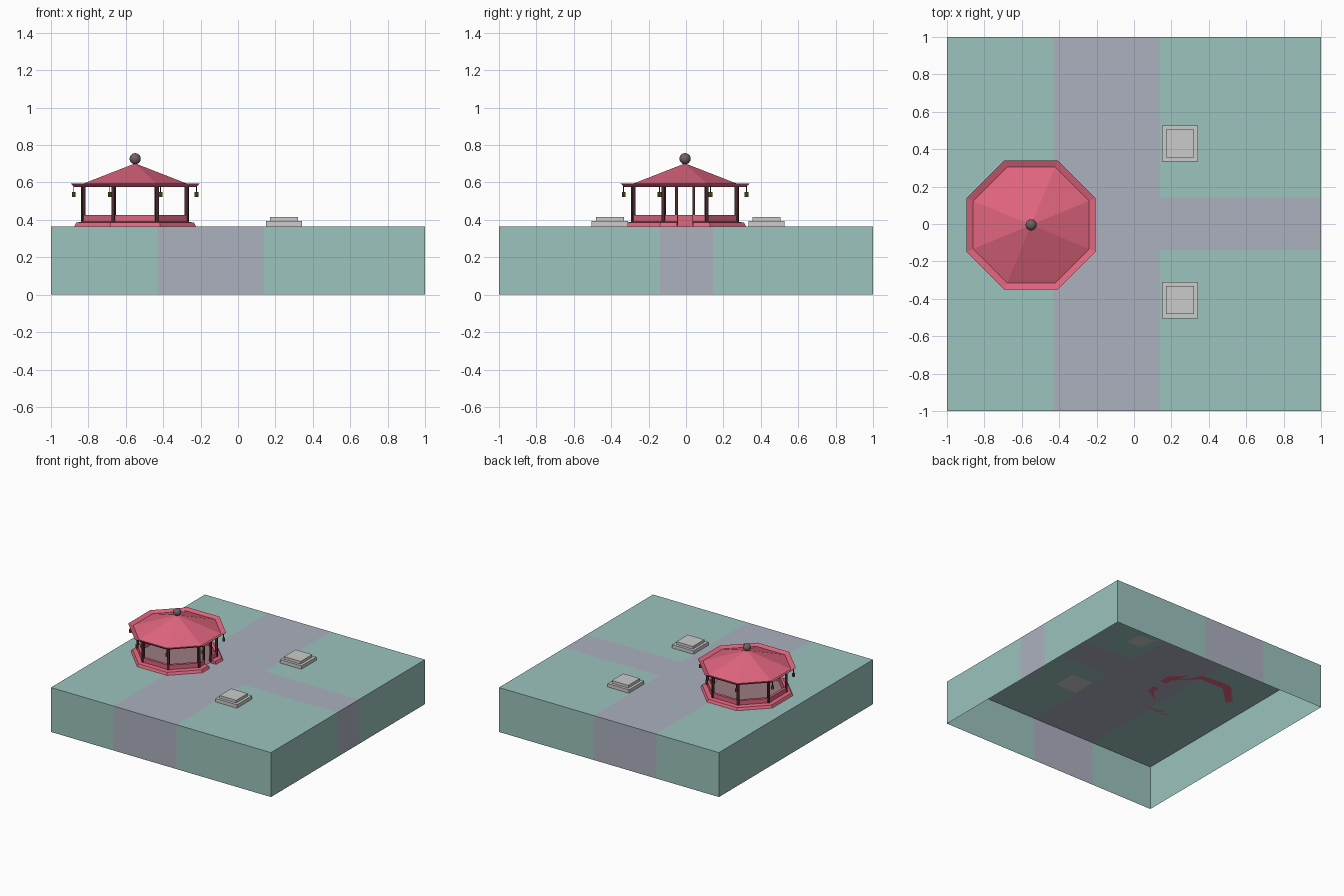
import bpy, bmesh, math
from mathutils import Vector

if "Cube" in bpy.data.objects:
    bpy.data.objects.remove(bpy.data.objects["Cube"])

CX, CY, G = -0.55, -0.005, 0.365   # pavilion centre, ground height
T = math.tan(math.pi / 8)


def mat(name, rgb):
    m = bpy.data.materials.new(name)
    m.diffuse_color = (*rgb, 1)
    m.use_nodes = True
    m.node_tree.nodes["Principled BSDF"].inputs["Base Color"].default_value = m.diffuse_color
    return m


GRASS = mat("grass", (0.33, 0.55, 0.51))
PATH = mat("path", (0.41, 0.44, 0.52))
RED = mat("red", (0.75, 0.13, 0.21))
WOOD = mat("dark_wood", (0.07, 0.025, 0.03))
FLOOR = mat("floor", (0.33, 0.20, 0.22))
BRASS = mat("brass", (0.16, 0.11, 0.02))
KNOB = mat("knob", (0.17, 0.12, 0.13))


def make(name, verts, faces, mats=(), idx=None, fix=True):
    me = bpy.data.meshes.new(name)
    me.from_pydata(verts, [], faces)
    for m in mats:
        me.materials.append(m)
    if idx:
        me.polygons.foreach_set("material_index", idx)
    if fix:
        bm = bmesh.new()
        bm.from_mesh(me)
        bmesh.ops.recalc_face_normals(bm, faces=bm.faces)
        bm.to_mesh(me)
        bm.free()
    ob = bpy.data.objects.new(name, me)
    bpy.context.collection.objects.link(ob)
    return ob


def box(name, c, s, m=None, turn=0):
    bpy.ops.mesh.primitive_cube_add(size=1, location=c, rotation=(0, 0, turn))
    ob = bpy.context.object
    ob.name, ob.scale = name, s
    if m:
        ob.data.materials.append(m)
    return ob


def octagon(r):
    # flat-sided octagon, r = distance from centre to a side
    R = r / math.cos(math.pi / 8)
    return [(R * math.cos(math.pi / 8 + i * math.pi / 4),
             R * math.sin(math.pi / 8 + i * math.pi / 4)) for i in range(8)]


def sweep(name, profile, m, gap=0):
    # closed profile carried round the octagon, optionally leaving a doorway on +x
    verts, n, k = [], len(profile), 8
    for r, z in profile:
        pts = octagon(r)
        if gap:
            pts = [(r, gap)] + pts + [(r, -gap)]
        k = len(pts)
        verts += [(CX + x, CY + y, z) for x, y in pts]
    faces = []
    for a in range(n):
        b = (a + 1) % n
        for i in range(k - 1 if gap else k):
            j = (i + 1) % k
            faces.append((a * k + i, a * k + j, b * k + j, b * k + i))
    if gap:
        faces += [[a * k for a in range(n)], [a * k + k - 1 for a in range(n)]]
    return make(name, verts, faces, [m])


# ground: open-bottomed slab with a T-shaped path
xs, ys = [-1, -0.43, 0.14, 1], [-1, -0.14, 0.145, 1]
verts, faces, idx = [], [], []


def quad(pts, is_path):
    n = len(verts)
    verts.extend(pts)
    faces.append((n, n + 1, n + 2, n + 3))
    idx.append(int(is_path))


for i in range(3):
    x0, x1 = xs[i], xs[i + 1]
    for j in range(3):
        y0, y1 = ys[j], ys[j + 1]
        quad([(x0, y0, G), (x1, y0, G), (x1, y1, G), (x0, y1, G)],
             i == 1 or (i == 2 and j == 1))
    quad([(x0, -1, 0), (x1, -1, 0), (x1, -1, G), (x0, -1, G)], i == 1)
    quad([(x1, 1, 0), (x0, 1, 0), (x0, 1, G), (x1, 1, G)], i == 1)
    y0, y1 = ys[i], ys[i + 1]
    quad([(1, y0, 0), (1, y1, 0), (1, y1, G), (1, y0, G)], i == 1)
    quad([(-1, y1, 0), (-1, y0, 0), (-1, y0, G), (-1, y1, G)], False)
make("ground", verts, faces, [GRASS, PATH], idx, fix=False)

# stepped stone plinths
for n, y in (("back", 0.43), ("front", -0.407)):
    box(n + "_plinth_base", (0.246, y, G + 0.014), (0.194, 0.194, 0.028))
    box(n + "_plinth_top", (0.246, y, G + 0.039), (0.15, 0.15, 0.022))

# pavilion base with low wall, doorway on +x
sweep("base_wall", [(0.325, G), (0.315, 0.385), (0.283, 0.391), (0.283, 0.427),
                    (0.262, 0.427), (0.262, G)], RED, gap=0.043)
make("floor", [(CX + x, CY + y, 0.375) for x, y in octagon(0.283)],
     [list(range(8))], [FLOOR], fix=False)

# corner posts and door posts
for i, (x, y) in enumerate(octagon(0.277)):
    box(f"post_{i}", (CX + x, CY + y, 0.478), (0.018, 0.018, 0.215), WOOD,
        math.pi / 8 + i * math.pi / 4)
for s in (-1, 1):
    box("door_post", (CX + 0.274, CY + s * 0.046, 0.478), (0.016, 0.014, 0.215), WOOD)

# roof: pyramid with upturned eave and closed underside
rings = [(0.31, 0.581), (0.345, 0.594), (0.325, 0.576)]
verts = [(CX, CY, 0.702)]
for r, z in rings:
    verts += [(CX + x, CY + y, z) for x, y in octagon(r)]
faces = [list(range(17, 25))]
for i in range(8):
    j = (i + 1) % 8
    faces.append((0, 1 + i, 1 + j))
    for a in (1, 9):
        faces.append((a + i, a + j, a + 8 + j, a + 8 + i))
make("roof", verts, faces, [RED])

# hanging lanterns at the eave corners
for i, (x, y) in enumerate(octagon(0.328)):
    p = Vector((CX + x, CY + y, 0))
    box(f"lantern_cord_{i}", p + Vector((0, 0, 0.565)), (0.005, 0.005, 0.036), WOOD)
    bpy.ops.mesh.primitive_cylinder_add(vertices=8, radius=0.0105, depth=0.026,
                                        location=p + Vector((0, 0, 0.536)))
    bpy.context.object.name = f"lantern_{i}"
    bpy.context.object.data.materials.append(BRASS)

# finial ball
bpy.ops.mesh.primitive_uv_sphere_add(segments=16, ring_count=10, radius=0.03,
                                     location=(CX, CY, 0.727))
bpy.context.object.name = "finial"
bpy.context.object.data.materials.append(KNOB)
bpy.ops.object.shade_smooth_by_angle()
